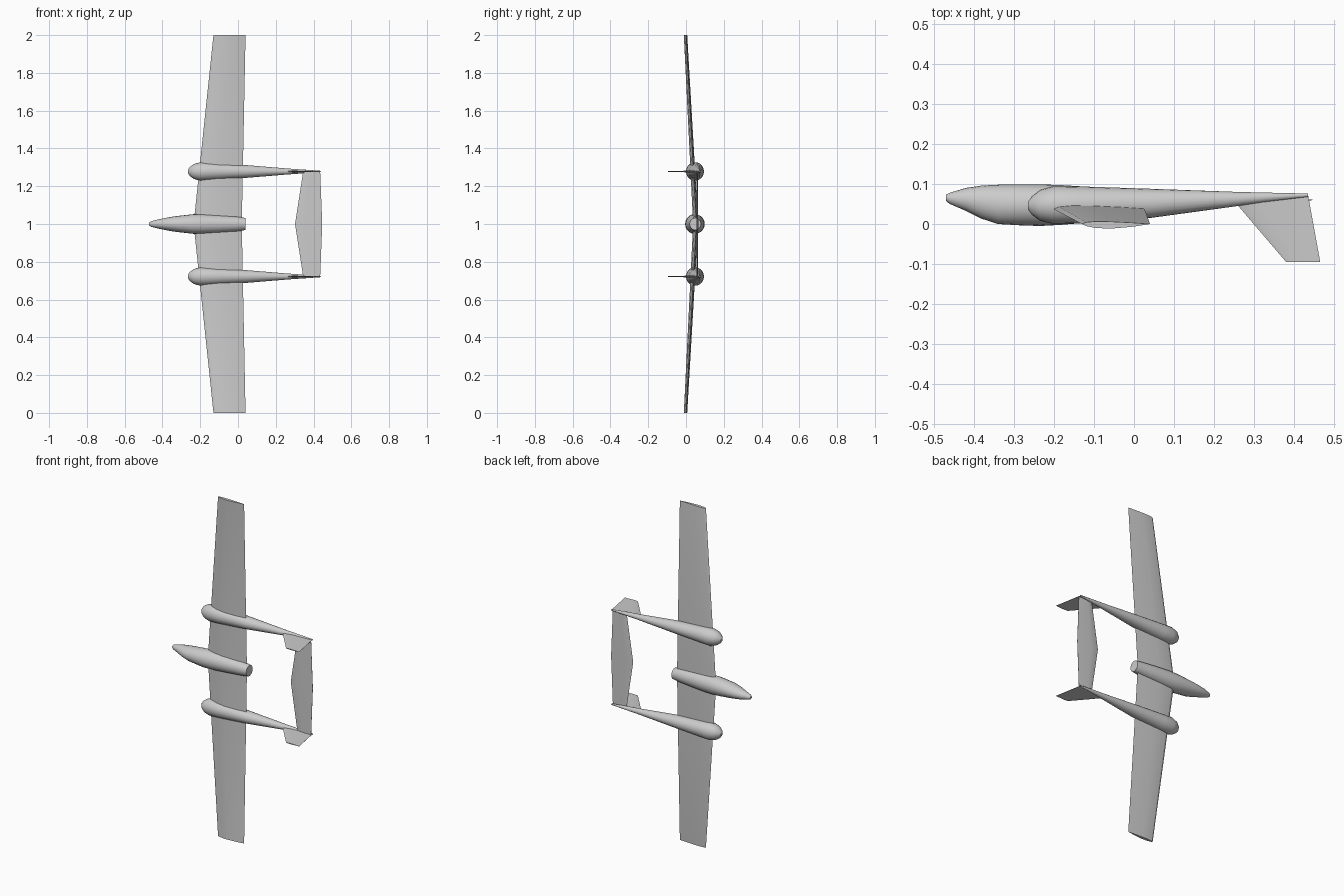
import bpy, bmesh, math
from mathutils import Vector

cube = bpy.data.objects.get("Cube")
if cube:
    bpy.data.objects.remove(cube, do_unlink=True)

GREY = (0.6, 0.6, 0.6, 1)
mat = bpy.data.materials.new("plain grey")
mat.use_nodes = True
mat.diffuse_color = GREY
mat.node_tree.nodes["Principled BSDF"].inputs["Base Color"].default_value = GREY


def loft(name, rings, smooth):
    """Skin a row of equal rings and cap both ends."""
    bm = bmesh.new()
    rows = [[bm.verts.new(p) for p in ring] for ring in rings]
    n = len(rows[0])
    for a, b in zip(rows, rows[1:]):
        for i in range(n):
            j = (i + 1) % n
            bm.faces.new((a[i], a[j], b[j], b[i]))
    bm.faces.new(rows[0])
    bm.faces.new(rows[-1])
    bmesh.ops.recalc_face_normals(bm, faces=bm.faces)
    mesh = bpy.data.meshes.new(name)
    bm.to_mesh(mesh)
    bm.free()
    mesh.materials.append(mat)
    obj = bpy.data.objects.new(name, mesh)
    bpy.context.collection.objects.link(obj)
    bpy.ops.object.select_all(action="DESELECT")
    obj.select_set(True)
    bpy.context.view_layer.objects.active = obj
    if smooth:
        bpy.ops.object.shade_smooth_by_angle(angle=math.radians(smooth))
    return obj


def body(name, stations, z, sides=20):
    """Stations are x, low y, high y, half width in z."""
    rings = []
    for x, lo, hi, half in stations:
        turn = [math.tau * i / sides for i in range(sides)]
        rings.append([(x, (lo + hi) / 2 + (hi - lo) / 2 * math.cos(t),
                       z + half * math.sin(t)) for t in turn])
    return loft(name, rings, 25)


# Aerofoil as chord fraction and thickness offset
CAMBERED = [(0, 0), (.06, -.03), (.2, -.058), (.42, -.068), (.75, -.04),
            (1, 0), (.75, .018), (.42, .035), (.2, .038), (.06, .025)]
SYMMETRIC = [(0, 0), (.1, -.025), (.35, -.035), (1, -.004),
             (1, .004), (.35, .035), (.1, .025)]


def section(shape, lead, trail, thick=1.0):
    chord = trail - lead
    return [(lead + chord * u, chord * v * thick) for u, v in shape]


# Main wing, tapered with bent-up tips
tip = section(CAMBERED, -.13, .04)
root = section(CAMBERED, -.235, .02)
loft("wing", [[(x, y, 0) for x, y in tip],
              [(x, y + .055, 1) for x, y in root],
              [(x, y, 2) for x, y in tip]], 12)

# Central pod
body("fuselage", [(-.47, .058, .073, .008), (-.46, .05, .078, .015),
                  (-.42, .033, .09, .025), (-.38, .013, .096, .033),
                  (-.34, 0, .098, .04), (-.29, -.003, .099, .046),
                  (-.235, -.005, .099, .052), (-.18, -.002, .097, .051),
                  (-.1, .005, .092, .046), (0, .015, .083, .038),
                  (.04, .019, .079, .032)], 1)

for side, z in (("left", 1.278), ("right", .722)):
    # Boom with rounded nose
    body(side + "_boom", [(-.265, .037, .055, .009), (-.255, .023, .069, .024),
                          (-.235, .008, .085, .039), (-.2, 0, .095, .049),
                          (-.14, .001, .094, .046), (.04, .015, .088, .034),
                          (.26, .045, .08, .016), (.435, .068, .076, .004)], z)
    # Swept fin
    loft(side + "_fin",
         [[(x, y, z + t) for x, t in section(SYMMETRIC, lead, trail, .8)]
          for lead, trail, y in ((.239, .435, .07), (.38, .465, -.095))], 20)

# Tailplane between the booms
end = section(SYMMETRIC, .345, .435)
mid = section(SYMMETRIC, .302, .446)
loft("tailplane", [[(x, y + .06, z) for x, y in ring]
                   for ring, z in ((end, .722), (mid, 1), (end, 1.278))], 20)
